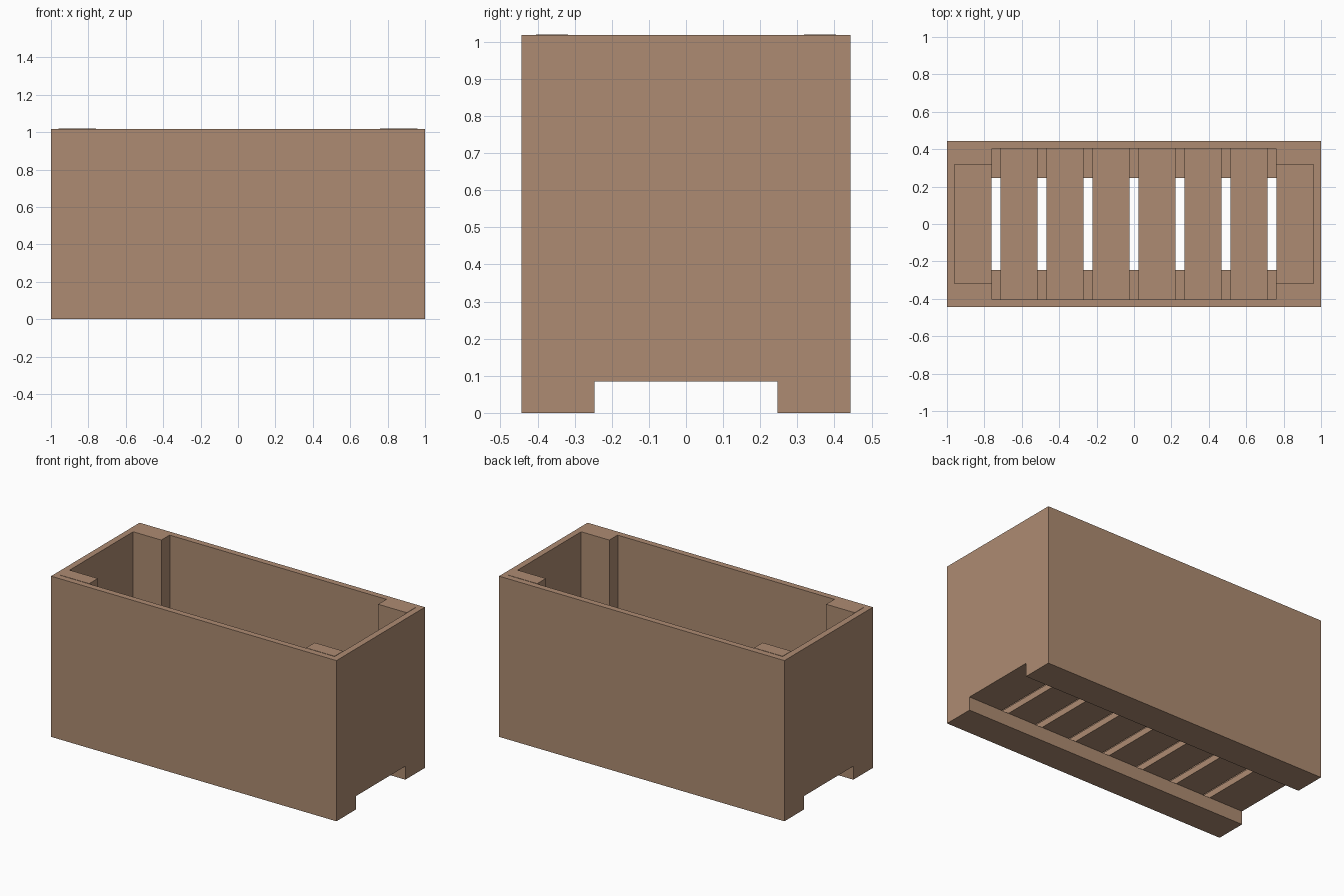
import bpy

if "Cube" in bpy.data.objects:
    bpy.data.objects.remove(bpy.data.objects["Cube"])

wood = bpy.data.materials.new("light_brown_wood")
wood.diffuse_color = (0.42, 0.26, 0.168, 1)
wood.use_nodes = True
wood.node_tree.nodes["Principled BSDF"].inputs["Base Color"].default_value = wood.diffuse_color


def box(name, x, y, z):
    """Axis-aligned board from (min, max) ranges."""
    bpy.ops.mesh.primitive_cube_add(size=1)
    ob = bpy.context.object
    ob.name = name
    for v in ob.data.vertices:
        v.co = [lo if c < 0 else hi for c, (lo, hi) in zip(v.co, (x, y, z))]
    ob.data.materials.append(wood)
    return ob


def span(sign, a, b):
    return tuple(sorted((sign * a, sign * b)))


HX, HY, H = 1.0, 0.443, 1.018        # outer half sizes and wall height
IX, IY = 0.96, 0.404                 # inner faces of the walls
RUN_H, RUN_Y = 0.085, 0.247          # runner height and inner edge

for sy, side in ((-1, "front"), (1, "back")):
    # long wall and the runner behind its foot
    box(side + "_wall", (-HX, HX), span(sy, IY, HY), (0, H))
    box(side + "_runner", (-HX, HX), span(sy, RUN_Y, IY), (0, RUN_H))
    # corner posts, standing a hair above the walls
    for sx, end in ((-1, "left"), (1, "right")):
        box(f"{side}_{end}_post", span(sx, 0.76, IX), span(sy, 0.318, IY), (RUN_H, H + 0.002))

# end walls resting on the runners
for sx, end in ((-1, "left"), (1, "right")):
    box(end + "_wall", span(sx, IX, HX), (-IY, IY), (RUN_H, H))

# floor slats laid across the runners
N, W = 8, 0.197
pitch = (2 * IX - W) / (N - 1)
for i in range(N):
    x = -IX + i * pitch
    box(f"floor_slat_{i + 1}", (x, x + W), (-IY, IY), (RUN_H, RUN_H + 0.04))
